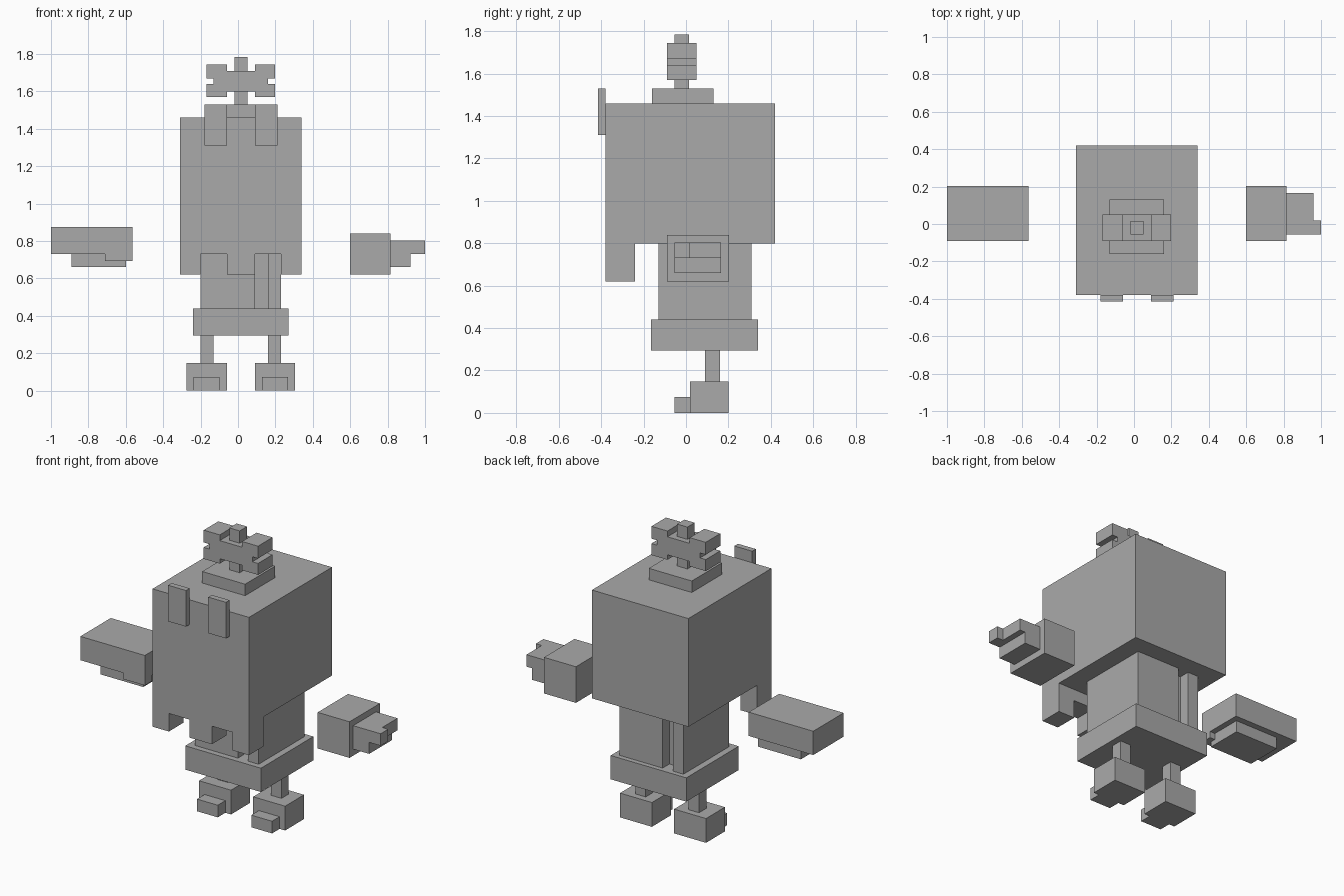
import bpy

# single flat colour for the whole figure
grey = bpy.data.materials.new("plain_grey")
grey.diffuse_color = (0.40, 0.40, 0.40, 1)

CORNERS = [(i, j, k) for i in (0, 1) for j in (0, 1) for k in (0, 1)]
QUADS = [(0, 1, 3, 2), (4, 6, 7, 5), (0, 4, 5, 1), (2, 3, 7, 6), (0, 2, 6, 4), (1, 5, 7, 3)]


def box(name, x, y, z):
    """Box from (min, max) pairs along each axis."""
    mesh = bpy.data.meshes.new(name)
    mesh.from_pydata([(x[i], y[j], z[k]) for i, j, k in CORNERS], [], QUADS)
    mesh.materials.append(grey)
    ob = bpy.data.objects.new(name, mesh)
    bpy.context.collection.objects.link(ob)
    return ob


CX = 0.015  # centre line of the figure


def pair(name, x, y, z):
    """Box on the +x side plus its twin mirrored about the centre line."""
    box(name + "_right", x, y, z)
    box(name + "_left", (2 * CX - x[1], 2 * CX - x[0]), y, z)


# head with a hanging, notched front
box("head", (-0.31, 0.34), (-0.38, 0.42), (0.80, 1.46))
box("head_front", (-0.31, 0.34), (-0.38, -0.24), (0.73, 0.80))
box("front_flap_middle", (-0.06, 0.09), (-0.38, -0.24), (0.62, 0.73))
pair("front_flap", (0.23, 0.34), (-0.38, -0.24), (0.62, 0.73))
pair("eye", (0.09, 0.21), (-0.415, -0.38), (1.31, 1.53))

# topknot ornament
box("ornament_base", (-0.13, 0.16), (-0.16, 0.13), (1.46, 1.53))
box("ornament_post_lower", (-0.02, 0.05), (-0.055, 0.015), (1.53, 1.60))
box("ornament_post_upper", (-0.02, 0.05), (-0.055, 0.015), (1.71, 1.785))
box("ornament_bar", (-0.13, 0.16), (-0.09, 0.05), (1.60, 1.71))
pair("ornament_upper_lobe", (0.09, 0.198), (-0.09, 0.05), (1.67, 1.745))
pair("ornament_lower_lobe", (0.09, 0.198), (-0.09, 0.05), (1.57, 1.64))

# torso core with one vertical groove in front and one behind
box("torso", (-0.20, 0.23), (-0.06, 0.245), (0.44, 0.80))
box("torso_front_panel", (-0.20, 0.09), (-0.13, -0.06), (0.44, 0.80))
box("torso_front_strip", (0.16, 0.23), (-0.13, -0.06), (0.44, 0.80))
box("torso_back_panel", (-0.06, 0.23), (0.245, 0.31), (0.44, 0.80))
box("torso_back_strip", (-0.20, -0.13), (0.245, 0.31), (0.44, 0.80))
box("belt", (-0.24, 0.27), (-0.165, 0.34), (0.295, 0.44))

# legs and feet
pair("leg", (0.16, 0.23), (0.09, 0.16), (0.148, 0.295))
pair("foot", (0.09, 0.305), (0.018, 0.20), (0, 0.148))
pair("toe", (0.128, 0.268), (-0.055, 0.018), (0, 0.074))

# open hand on the left, floating
box("open_hand", (-1.0, -0.565), (-0.09, 0.203), (0.73, 0.875))
box("open_hand_palm", (-0.89, -0.60), (-0.055, 0.165), (0.66, 0.73))
box("open_hand_thumb", (-0.71, -0.565), (-0.09, -0.02), (0.692, 0.73))

# pointing hand on the right, floating
box("pointing_hand", (0.60, 0.815), (-0.09, 0.203), (0.62, 0.84))
box("upper_fingers", (0.815, 0.96), (-0.055, 0.165), (0.73, 0.803))
box("lower_fingers", (0.815, 0.923), (-0.055, 0.165), (0.66, 0.73))
box("pointing_finger", (0.96, 1.0), (-0.055, 0.018), (0.73, 0.803))
